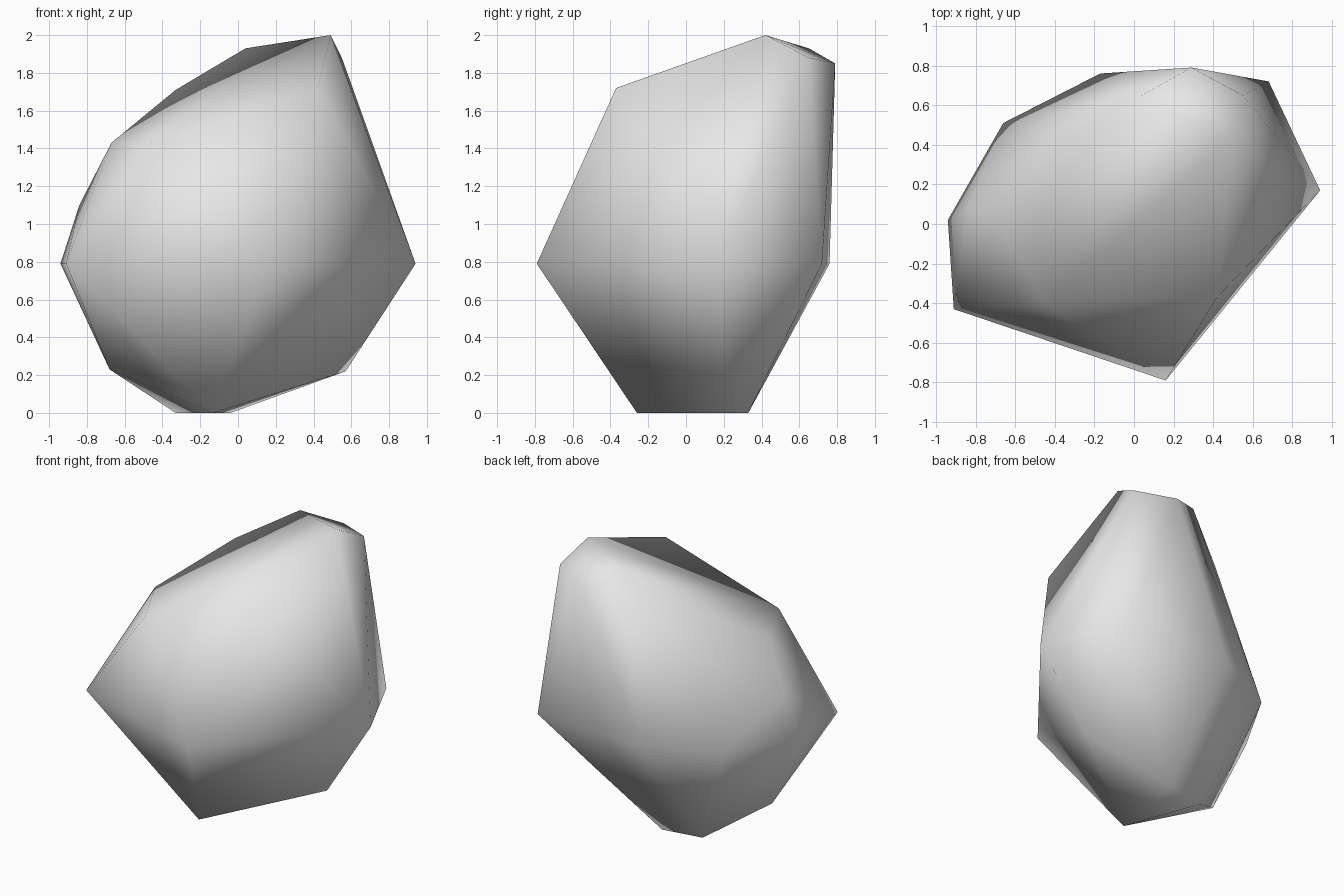
import bpy
import bmesh

# Remove the default cube only
default_cube = bpy.data.objects.get("Cube")
if default_cube:
    bpy.data.objects.remove(default_cube, do_unlink=True)


def make_material(name, colour):
    material = bpy.data.materials.new(name)
    material.use_nodes = True
    material.diffuse_color = colour
    shader = next(node for node in material.node_tree.nodes if node.type == "BSDF_PRINCIPLED")
    shader.inputs["Base Color"].default_value = colour
    return material


def make_hull(name, corners, material):
    """Wrap a tight convex skin around the given corners."""
    bm = bmesh.new()
    for corner in corners:
        bm.verts.new(corner)
    bmesh.ops.convex_hull(bm, input=list(bm.verts), use_existing_faces=False)
    loose = [vert for vert in bm.verts if not vert.link_faces]
    bmesh.ops.delete(bm, geom=loose, context="VERTS")
    bmesh.ops.recalc_face_normals(bm, faces=list(bm.faces))
    for face in bm.faces:
        face.smooth = True
    mesh = bpy.data.meshes.new(name)
    bm.to_mesh(mesh)
    bm.free()
    mesh.materials.append(material)
    rock = bpy.data.objects.new(name, mesh)
    bpy.context.collection.objects.link(rock)
    return rock


# Flat foot resting on the ground
foot = [(x, y, 0) for x, y in ((-.13, -.26), (-.04, .33), (-.33, .28))]

# Chipped corners of the underside
underside = [(-.68, -.01, .23), (.57, .2, .22)]

# Widest outline, all at one height
waist = [(x, y, .79) for x, y in (
    (-.94, .02), (-.91, -.43), (.16, -.79), (.94, .17),
    (.68, .72), (-.17, .76), (-.66, .51))]

# Sloping shoulders
shoulders = [
    (-.84, .08, 1.1), (-.67, .01, 1.43), (-.46, -.4, 1.43),
    (.42, -.37, 1.72), (-.33, .44, 1.71)]

# Off-centre peak
peak = [(.49, .42, 2), (.55, .65, 1.88), (.29, .79, 1.85), (.04, .65, 1.93)]

stone = make_material("stone grey", (.8, .8, .8, 1))
make_hull("rock", foot + underside + waist + shoulders + peak, stone)
